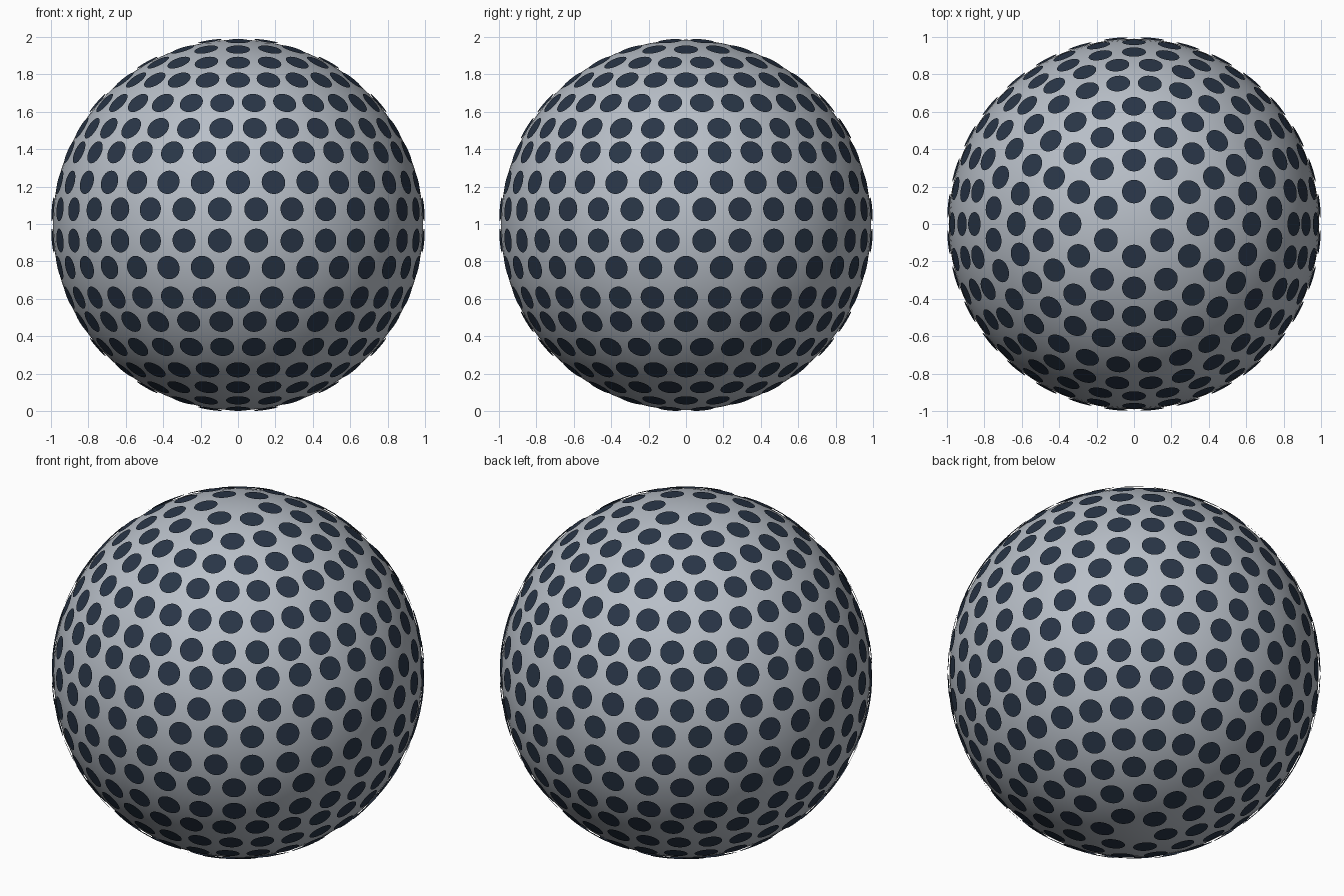
import bpy, bmesh, math
from mathutils import Matrix

if "Cube" in bpy.data.objects:
    bpy.data.objects.remove(bpy.data.objects["Cube"])

CENTRE_Z = 0.995
BALL_R = 0.99        # radius of the smooth ball
DOT_DIST = 0.9975    # distance of each flat dot from the centre
DOT_R = 0.064

# Rows of dots from pole to equator: latitude, number of dots, half-step offset
ROWS = [(80, 6, 0), (70, 12, 0), (60.4, 18, 0), (50.9, 24, 0), (40.8, 28, 0.5),
        (31.2, 30, 0.5), (22.9, 32, 0), (13.2, 32, 0), (4.8, 32, 0.5)]


def add_object(name, bm, colour):
    mesh = bpy.data.meshes.new(name)
    bm.to_mesh(mesh)
    bm.free()
    obj = bpy.data.objects.new(name, mesh)
    bpy.context.collection.objects.link(obj)
    obj.location.z = CENTRE_Z
    mat = bpy.data.materials.new(name + "_colour")
    mat.diffuse_color = (*colour, 1)
    mat.use_nodes = True
    mat.node_tree.nodes["Principled BSDF"].inputs["Base Color"].default_value = mat.diffuse_color
    mesh.materials.append(mat)
    return obj


# Smooth blue-grey ball
bm = bmesh.new()
bmesh.ops.create_uvsphere(bm, u_segments=96, v_segments=48, radius=BALL_R)
for face in bm.faces:
    face.smooth = True
add_object("ball", bm, (0.48, 0.52, 0.575))

# Flat dark dots in rows, the same above and below the equator
bm = bmesh.new()
for latitude, count, offset in ROWS:
    for side in (1, -1):
        polar = math.radians(90 - side * latitude)
        for i in range(count):
            azimuth = -math.pi / 2 + 2 * math.pi * (i + offset) / count
            place = (Matrix.Rotation(azimuth, 4, 'Z')
                     @ Matrix.Rotation(polar, 4, 'Y')
                     @ Matrix.Translation((0, 0, DOT_DIST)))
            bmesh.ops.create_circle(bm, cap_ends=True, segments=28,
                                    radius=DOT_R, matrix=place)
for face in bm.faces:
    face.normal_update()
    if face.normal.dot(face.calc_center_median()) < 0:
        face.normal_flip()
add_object("dots", bm, (0.022, 0.036, 0.063))
